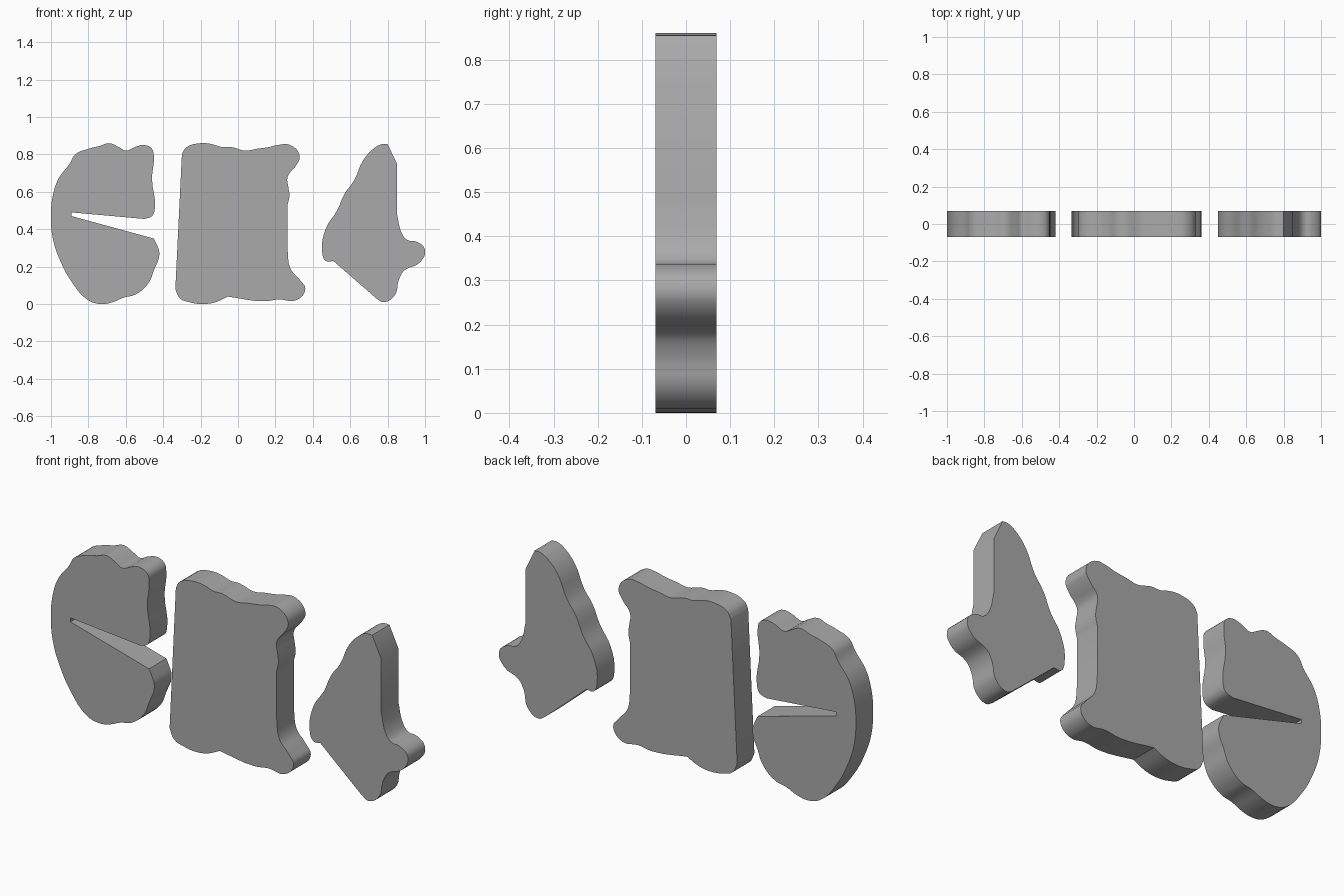
import bpy
import bmesh
from math import radians

default_cube = bpy.data.objects.get("Cube")
if default_cube:
    bpy.data.objects.remove(default_cube, do_unlink=True)

HALF_DEPTH = 0.069
SHARP = "sharp"   # marks an outline point as a corner or the end of a straight run

# One grey material shared by every slab
grey = bpy.data.materials.new("plain grey")
grey.use_nodes = True
grey_value = (0.4, 0.4, 0.4, 1)
grey.diffuse_color = grey_value
grey.node_tree.nodes["Principled BSDF"].inputs["Base Color"].default_value = grey_value


def build_slab(name, outline):
    """Extrude a closed outline, given in hundredths (x, z), into an upright slab."""
    curve = bpy.data.curves.new(name + "_outline", "CURVE")
    curve.dimensions = "2D"
    curve.fill_mode = "BOTH"
    curve.extrude = HALF_DEPTH
    curve.resolution_u = 4

    spline = curve.splines.new("BEZIER")
    spline.bezier_points.add(len(outline) - 1)
    spline.use_cyclic_u = True
    for point, (x, z, *flags) in zip(spline.bezier_points, outline):
        point.co = (x / 100, z / 100, 0)
        handle = "VECTOR" if SHARP in flags else "AUTO"
        point.handle_left_type = handle
        point.handle_right_type = handle

    # Turn the filled curve into a welded mesh
    helper = bpy.data.objects.new(name + "_helper", curve)
    bpy.context.collection.objects.link(helper)
    bpy.context.view_layer.update()
    evaluated = helper.evaluated_get(bpy.context.evaluated_depsgraph_get())
    mesh = bpy.data.meshes.new_from_object(evaluated)
    bpy.data.objects.remove(helper, do_unlink=True)
    bpy.data.curves.remove(curve)

    bm = bmesh.new()
    bm.from_mesh(mesh)
    bmesh.ops.remove_doubles(bm, verts=bm.verts, dist=0.0002)
    for vert in bm.verts:
        x, height, depth = vert.co
        vert.co = (x, -depth, height)
    bmesh.ops.recalc_face_normals(bm, faces=bm.faces)
    bm.to_mesh(mesh)
    bm.free()

    mesh.materials.clear()
    mesh.materials.append(grey)
    slab = bpy.data.objects.new(name, mesh)
    bpy.context.collection.objects.link(slab)
    bpy.ops.object.select_all(action="DESELECT")
    slab.select_set(True)
    bpy.context.view_layer.objects.active = slab
    bpy.ops.object.shade_smooth_by_angle(angle=radians(30))
    return slab


# Round slab with a wedge-shaped slit
build_slab("slit_round_slab", [
    (-89, 47, SHARP), (-89, 49, SHARP), (-50, 45.5, SHARP), (-46, 47),
    (-44.5, 51), (-46, 67), (-45, 79), (-46, 83), (-50, 85), (-55, 84),
    (-60, 82), (-63, 83.5), (-69, 86), (-74, 84.5), (-80, 83), (-87, 80),
    (-90, 75), (-96, 67), (-99, 58), (-100, 48), (-99, 35), (-95, 23),
    (-89, 12), (-80, 2), (-73, 0), (-67, 1), (-61, 3.5), (-55, 5),
    (-48, 11), (-45, 18), (-42, 27), (-44, 33), (-45, 35, SHARP),
])

# Broad slab with a notched side
build_slab("broad_slab", [
    (-30, 80, SHARP), (-28, 83.5), (-20, 86), (-14, 85.5), (-9, 84),
    (-4, 84), (4, 82), (10, 83), (17, 84), (21, 85), (28, 85), (33, 79),
    (31, 74), (26.5, 68), (27, 62), (27.5, 58), (26.5, 53, SHARP),
    (26.5, 29, SHARP), (28, 19), (33, 13), (36, 8), (31, 2), (22, 2.5),
    (14, 1.5), (-5.5, 4, SHARP), (-12, 1), (-19, 0), (-26, 1), (-31, 3),
    (-33.5, 8, SHARP),
])

# Pointed slab with a side knob
build_slab("pointed_slab", [
    (45, 28), (47, 40.5), (53, 50), (57, 59), (62, 66), (67, 77),
    (73, 83.5), (77, 85.5), (80, 85.5, SHARP), (85, 75, SHARP),
    (85, 48, SHARP), (88, 37), (91, 34), (95, 33.5), (100, 29), (97, 22),
    (89, 18), (86, 13), (84, 5), (78, 1), (74, 3, SHARP),
    (51, 23, SHARP), (47, 23),
])
